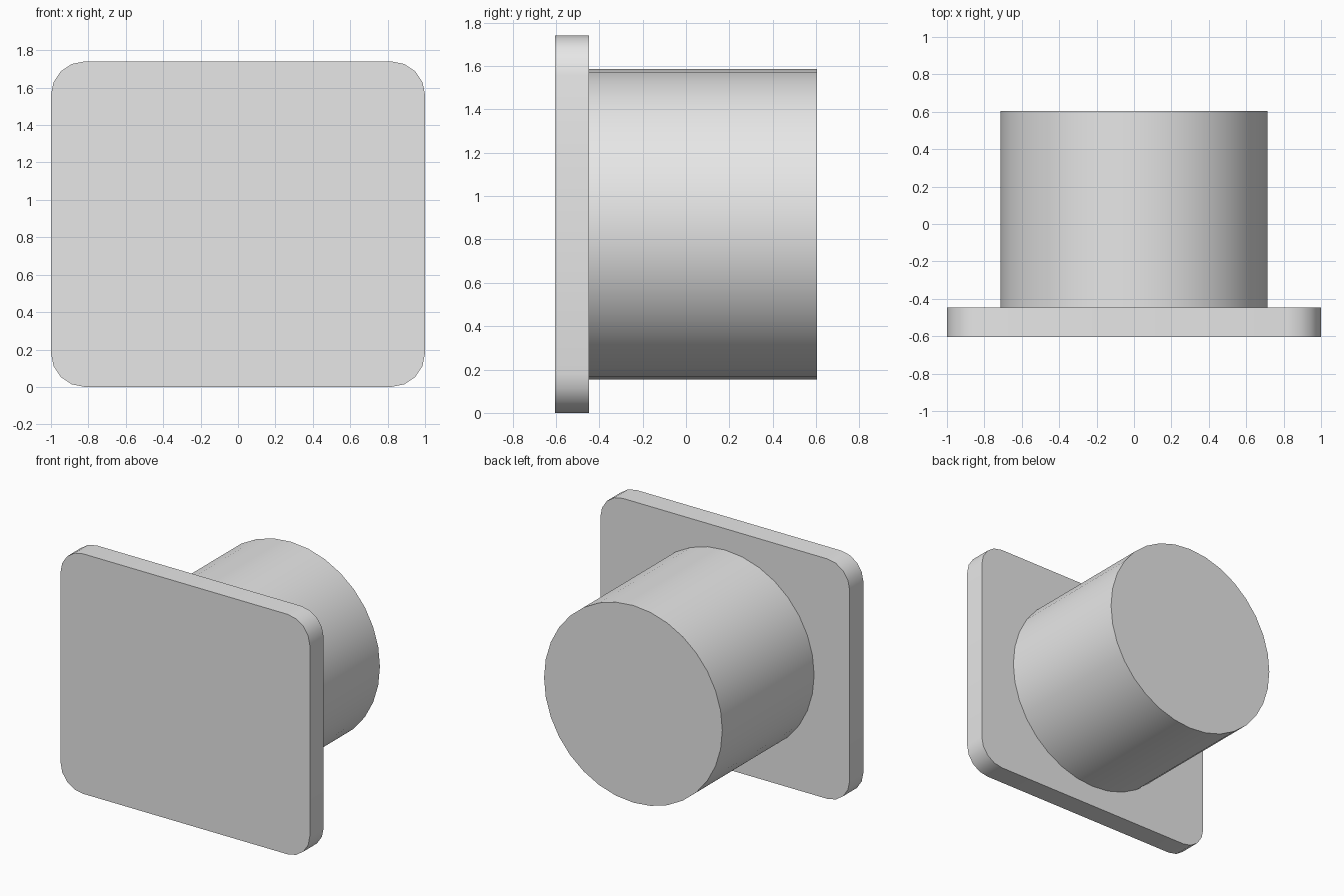
import bpy, bmesh, math

default = bpy.data.objects.get("Cube")
if default:
    bpy.data.objects.remove(default, do_unlink=True)

WIDTH, HEIGHT = 2.0, 1.74
FRONT, STEP, BACK = -0.605, -0.447, 0.605
CENTRE_Z = HEIGHT / 2

grey = bpy.data.materials.new("light grey")
grey.use_nodes = True
grey.diffuse_color = (0.8, 0.8, 0.8, 1)
grey.node_tree.nodes["Principled BSDF"].inputs["Base Color"].default_value = (0.8, 0.8, 0.8, 1)


def extrude_profile(name, points, y0, y1):
    """Extrude an x-z outline from y0 to y1."""
    bm = bmesh.new()
    face = bm.faces.new([bm.verts.new((x, y0, z)) for x, z in points])
    grown = bmesh.ops.extrude_face_region(bm, geom=[face], use_keep_orig=True)
    moved = [g for g in grown["geom"] if isinstance(g, bmesh.types.BMVert)]
    bmesh.ops.translate(bm, verts=moved, vec=(0, y1 - y0, 0))
    bmesh.ops.recalc_face_normals(bm, faces=bm.faces)
    mesh = bpy.data.meshes.new(name)
    bm.to_mesh(mesh)
    bm.free()
    mesh.materials.append(grey)
    obj = bpy.data.objects.new(name, mesh)
    bpy.context.collection.objects.link(obj)
    bpy.ops.object.select_all(action="DESELECT")
    obj.select_set(True)
    bpy.context.view_layer.objects.active = obj
    bpy.ops.object.shade_smooth_by_angle(angle=math.radians(35))
    return obj


def arc(cx, cz, radius, start, sweep, steps):
    angles = [start + sweep * i / steps for i in range(steps + 1)]
    return [(cx + radius * math.cos(a), cz + radius * math.sin(a)) for a in angles]


# Front plate with rounded corners
R = 0.18
outline = []
for i, (sx, sz) in enumerate([(1, 1), (-1, 1), (-1, -1), (1, -1)]):
    outline += arc(sx * (WIDTH / 2 - R), CENTRE_Z + sz * (HEIGHT / 2 - R),
                   R, i * math.pi / 2, math.pi / 2, 4)
extrude_profile("front_plate", outline, FRONT, STEP)

# Round shank behind the plate
circle = arc(0, CENTRE_Z, 0.715, 0, math.tau, 32)[:-1]
extrude_profile("round_shank", circle, STEP, BACK)
